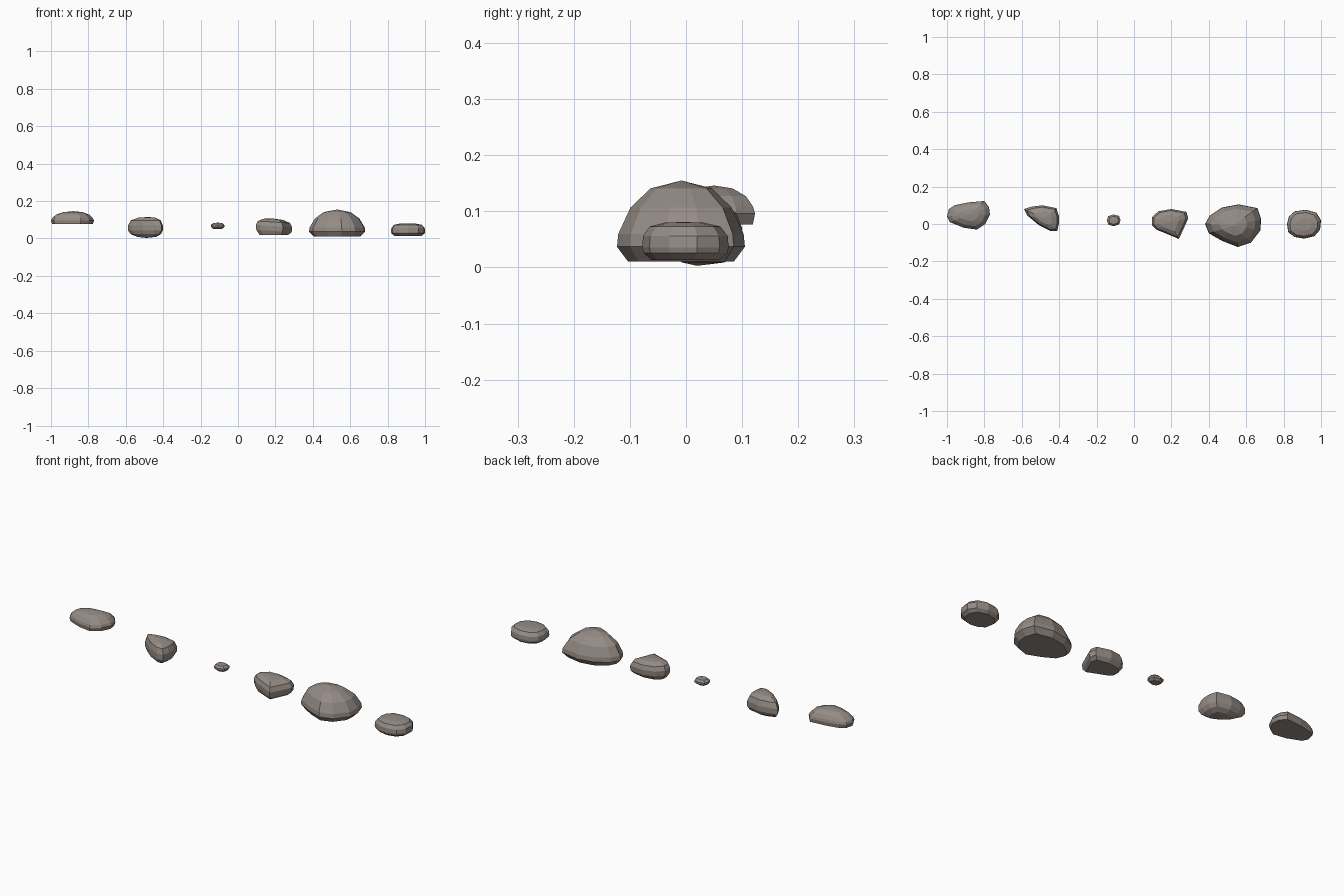
import bpy, bmesh
from mathutils import Vector

stone = bpy.data.materials.new("stone")
stone.diffuse_color = (0.30, 0.26, 0.235, 1)


def rock(name, outline, rings, top, bottom=None, tilt=0.0):
    """Rings are (scale, z) copies of the plan outline, drawn in towards the top point."""
    bm = bmesh.new()
    xs, ys = [p[0] for p in outline], [p[1] for p in outline]
    mid = Vector(((min(xs) + max(xs)) / 2, (min(ys) + max(ys)) / 2))
    peak = Vector(top[:2])
    loops = []
    for i, (s, z) in enumerate(rings):
        c = mid if bottom is None and i == 0 else mid.lerp(peak, 1 - s)
        loop = []
        for p in outline:
            q = c + (Vector(p) - mid) * s
            dz = tilt * (q.x - mid.x) if z > rings[0][1] else 0
            loop.append(bm.verts.new((q.x, q.y, z + dz)))
        loops.append(loop)
    n = len(outline)
    for a, b in zip(loops, loops[1:]):
        for i in range(n):
            j = (i + 1) % n
            bm.faces.new((a[i], a[j], b[j], b[i]))
    # crown and underside
    crown = bm.verts.new(top)
    for i in range(n):
        bm.faces.new((loops[-1][i], loops[-1][(i + 1) % n], crown))
    if bottom is None:
        bm.faces.new(loops[0][::-1])
    else:
        low = bm.verts.new(bottom)
        for i in range(n):
            bm.faces.new((loops[0][(i + 1) % n], loops[0][i], low))
    bmesh.ops.recalc_face_normals(bm, faces=bm.faces)
    me = bpy.data.meshes.new(name)
    bm.to_mesh(me)
    bm.free()
    me.materials.append(stone)
    ob = bpy.data.objects.new(name, me)
    bpy.context.collection.objects.link(ob)
    return ob


# flat slab at the far left
rock("slab_rock",
     [(-1.0, .04), (-.985, .01), (-.91, -.02), (-.84, -.03), (-.795, 0), (-.77, .05),
      (-.775, .09), (-.80, .123), (-.89, .115), (-.96, .10), (-.99, .08)],
     [(.95, .077), (1, .096), (.95, .109), (.78, .127), (.45, .141)], (-.88, .05, .146))

# rounded stone with a curved underside
rock("round_rock",
     [(-.588, .08), (-.57, .045), (-.51, -.005), (-.445, -.038), (-.41, -.036), (-.402, 0),
      (-.402, .045), (-.415, .085), (-.49, .10), (-.55, .092)],
     [(.55, .009), (.86, .023), (1, .042), (1, .07), (.86, .097), (.5, .111)],
     (-.48, .03, .115), (-.49, .02, .003))

# pebble
rock("pebble",
     [(-.145, .02), (-.138, -.002), (-.11, -.012), (-.08, -.002), (-.072, .02),
      (-.08, .043), (-.11, .051), (-.138, .042)],
     [(.65, .052), (1, .062), (1, .072), (.7, .082)], (-.108, .02, .085))

# wedge stone with a pointed front corner
rock("wedge_rock",
     [(.095, .035), (.095, -.005), (.12, -.03), (.20, -.063), (.24, -.08), (.263, -.03),
      (.29, .03), (.28, .065), (.20, .08), (.13, .068)],
     [(.80, .02), (.97, .04), (1, .066), (.88, .088), (.55, .102)],
     (.185, .01, .107), tilt=-.06)

# big boulder
rock("boulder",
     [(.38, 0), (.40, -.05), (.47, -.09), (.555, -.123), (.625, -.10), (.675, -.035),
      (.68, .025), (.66, .085), (.56, .105), (.47, .088), (.405, .045)],
     [(.83, .011), (1, .037), (.98, .06), (.79, .107), (.48, .141)], (.53, -.008, .155))

# low stone at the far right
rock("low_rock",
     [(.818, 0), (.825, -.045), (.86, -.07), (.91, -.078), (.965, -.065), (.995, -.03),
      (1.0, .02), (.975, .06), (.92, .076), (.86, .068), (.828, .04)],
     [(.78, .013), (.97, .026), (1, .036), (.98, .056), (.82, .073), (.45, .080)],
     (.905, -.005, .081))
